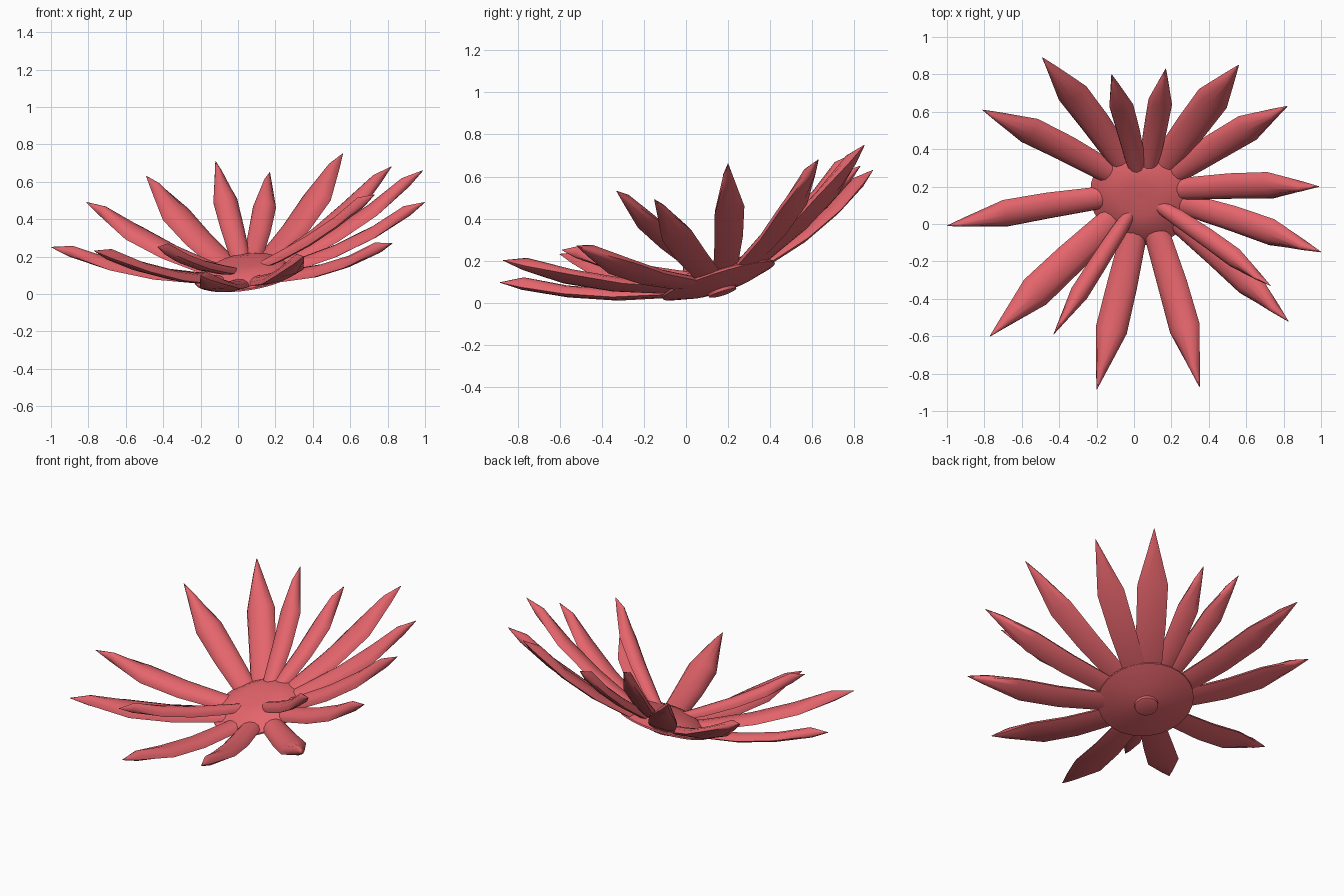
import bpy, bmesh, math
from mathutils import Vector

if "Cube" in bpy.data.objects:
    bpy.data.objects.remove(bpy.data.objects["Cube"])

red = bpy.data.materials.new("petal_red")
red.diffuse_color = (0.78, 0.13, 0.15, 1)
red.use_nodes = True
red.node_tree.nodes["Principled BSDF"].inputs["Base Color"].default_value = red.diffuse_color

AXIS = Vector((-0.14, -0.3, 0.94)).normalized()   # flower leans forward and left
ORIGIN = Vector((0.05, 0.17, 0.06))


def loft(name, rings, angle):
    """Skin a list of equal-length point rings and cap both ends."""
    bm = bmesh.new()
    vr = [[bm.verts.new(p) for p in ring] for ring in rings]
    n = len(vr[0])
    for a, b in zip(vr, vr[1:]):
        for i in range(n):
            j = (i + 1) % n
            bm.faces.new((a[i], a[j], b[j], b[i]))
    bm.faces.new(vr[0])
    bm.faces.new(vr[-1])
    bmesh.ops.recalc_face_normals(bm, faces=bm.faces)
    for f in bm.faces:
        f.smooth = True
    me = bpy.data.meshes.new(name)
    bm.to_mesh(me)
    bm.free()
    me.set_sharp_from_angle(angle=math.radians(angle))
    me.materials.append(red)
    ob = bpy.data.objects.new(name, me)
    bpy.context.collection.objects.link(ob)


def petal(name, tip, width, lift):
    tip = Vector(tip)
    out = tip - ORIGIN
    out = (out - AXIS * out.dot(AXIS)).normalized()
    start = ORIGIN + out * 0.08 + AXIS * (0.03 + lift)
    side = AXIS.cross(out).normalized()
    sag = -0.06 if lift == 0 else -0.04
    # position along petal, width factor, thickness
    stations = [(0, 0.6, 0.03), (0.2, 0.85, 0.042), (0.45, 0.96, 0.045),
                (0.69, 1.0, 0.045), (0.9, 0.34, 0.05), (1, 0.02, 0.002)]
    section = [(math.cos(math.pi * k / 6), math.sin(math.pi * k / 6)) for k in range(7)]
    section += [(-0.5, -0.2), (0.5, -0.2)]

    def path(s):
        return start.lerp(tip, s) + AXIS * sag * 4 * s * (1 - s)

    rings = []
    for s, w, t in stations:
        tangent = path(min(s + 0.02, 1)) - path(max(s - 0.02, 0))
        normal = tangent.cross(side).normalized()
        if normal.dot(AXIS) < 0:
            normal = -normal
        rings.append([path(s) + side * (x * w * width / 2) + normal * (y * t)
                      for x, y in section])
    loft(name, rings, 62)


# Petals: tip position, width, lift of the root above the main whorl
petals = [
    ((-0.49, 0.89, 0.63), 0.17, 0), ((-0.12, 0.80, 0.71), 0.13, 0.02),
    ((0.17, 0.83, 0.65), 0.13, 0.02), ((0.56, 0.85, 0.75), 0.18, 0),
    ((0.82, 0.63, 0.68), 0.16, 0), ((0.99, 0.20, 0.66), 0.15, 0),
    ((1.0, -0.15, 0.49), 0.15, 0), ((0.73, -0.33, 0.53), 0.11, 0.05),
    ((0.825, -0.52, 0.27), 0.16, 0), ((0.35, -0.87, 0.20), 0.17, 0),
    ((-0.20, -0.885, 0.095), 0.17, 0), ((-0.43, -0.59, 0.25), 0.10, 0.05),
    ((-0.77, -0.60, 0.23), 0.18, 0), ((-1.0, -0.01, 0.25), 0.15, 0),
    ((-0.81, 0.61, 0.49), 0.16, 0),
]
for i, (tip, width, lift) in enumerate(petals):
    petal(f"petal_{i + 1}", tip, width, lift)

# Flower heart: stem stub, flared underside and shallow dome, turned about the axis
u = AXIS.orthogonal().normalized()
v = AXIS.cross(u)
profile = [(0.05, -0.02), (0.068, -0.015), (0.07, 0.0), (0.16, 0.012), (0.28, 0.045),
           (0.28, 0.055), (0.22, 0.085), (0.17, 0.11), (0.10, 0.122), (0.02, 0.12)]
loft("flower_heart", [[ORIGIN + AXIS * h + (u * math.cos(a) + v * math.sin(a)) * r
                       for a in (math.tau * k / 30 for k in range(30))]
                      for r, h in profile], 60)
